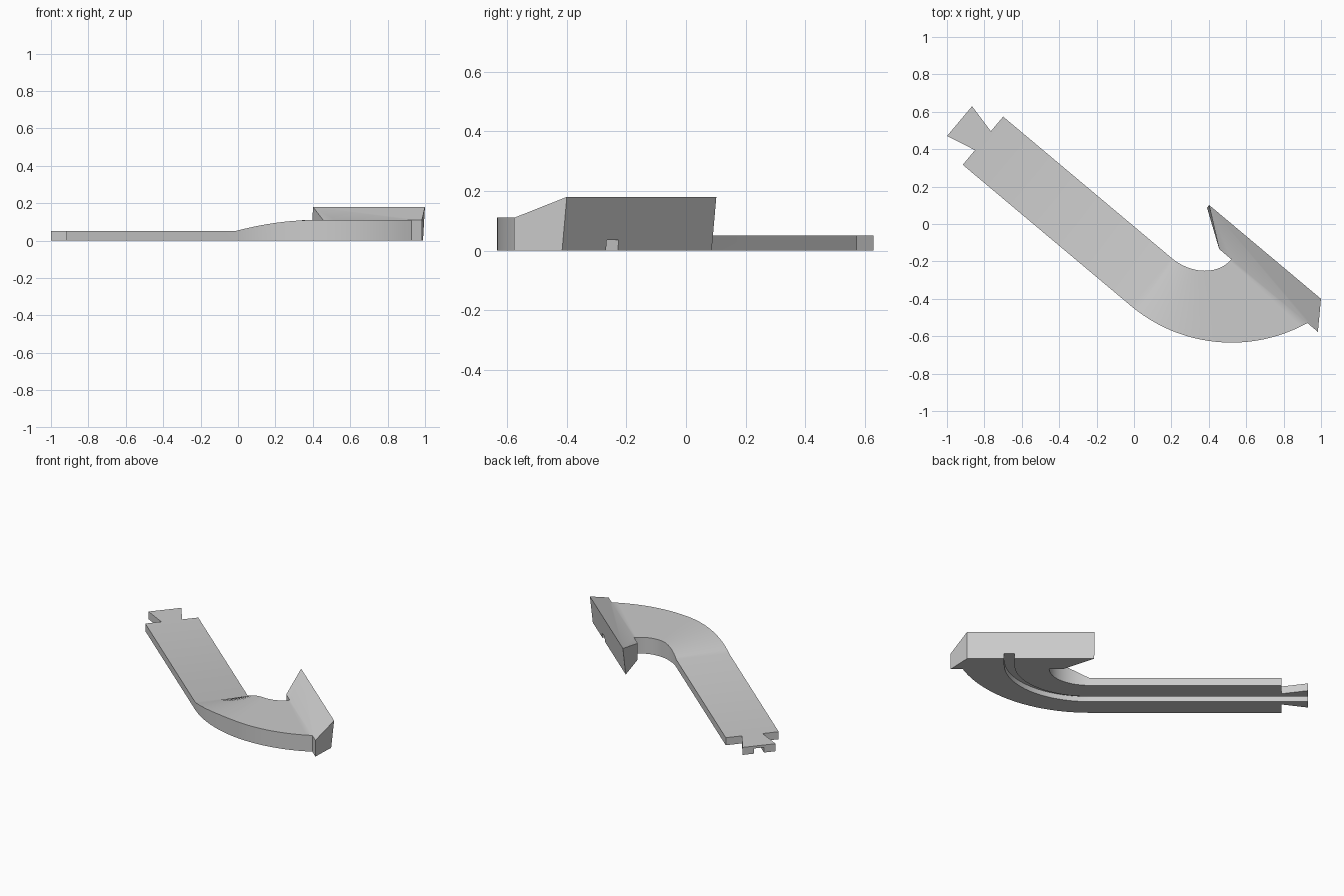
import bpy, bmesh
from math import sin, cos, pi, radians
from mathutils import Vector

old = bpy.data.objects.get("Cube")
if old:
    bpy.data.objects.remove(old, do_unlink=True)

TURN = radians(40)     # heading of the strip below the x axis
LOW, HIGH, PEAK = 0.051, 0.11, 0.18
BEND_U, LIP_V, MID_V = 0.27, 0.19, -0.178
STEPS = 24


def place(u, v, z):
    """u runs along the strip, v across it."""
    return Vector((u * cos(TURN) + v * sin(TURN), v * cos(TURN) - u * sin(TURN), z))


def make_object(name, bm):
    bmesh.ops.recalc_face_normals(bm, faces=bm.faces[:])
    mesh = bpy.data.meshes.new(name)
    bm.to_mesh(mesh)
    bm.free()
    obj = bpy.data.objects.new(name, mesh)
    bpy.context.collection.objects.link(obj)
    return obj


grey = bpy.data.materials.new("light_grey")
grey.use_nodes = True
colour = (0.6, 0.6, 0.6, 1)
grey.diffuse_color = colour
grey.node_tree.nodes["Principled BSDF"].inputs["Base Color"].default_value = colour

# Track piece: dovetail, flat strip, rising bend and sloped end block
bm = bmesh.new()


def post(u, v, z, top=None):
    """Bottom and top vertex of one outline corner."""
    tu, tv = top or (u, v)
    return bm.verts.new(place(u, v, 0)), bm.verts.new(place(tu, tv, z))


tail_half = [(-1.068, 0.104), (-0.905, 0.066), (-0.905, 0.168)]
tail_in = [post(u, MID_V + h, LOW) for u, h in tail_half]
tail_out = [post(u, MID_V - h, LOW) for u, h in tail_half]

inner, outer = [], []
sweep = radians(69)
for i in range(STEPS + 1):
    t = i / STEPS
    z = LOW + (HIGH - LOW) * sin(min(1, t / 0.47) * pi / 2)
    a, b = t * pi / 2, t * sweep
    inner.append(post(BEND_U + 0.25 * sin(a), LIP_V - 0.2 * cos(a), z))
    outer.append(post(BEND_U + 0.836 * sin(b), LIP_V - 0.536 + 0.836 * (1 - cos(b)), z))

block = [post(0.435, LIP_V, HIGH),
         post(0.244, 0.317, PEAK, (0.242, 0.336)),
         post(1.025, 0.317, PEAK, (1.023, 0.336)),
         post(1.124, LIP_V, HIGH)]

outline = tail_in + inner + block + outer[::-1] + tail_out[::-1]
bm.faces.new([p[0] for p in outline])
for p, q in zip(outline, outline[1:] + outline[:1]):
    bm.faces.new((p[0], q[0], q[1], p[1]))
bm.faces.new([p[1] for p in tail_in + [inner[0], outer[0]] + tail_out[::-1]])
for i in range(STEPS):
    bm.faces.new((inner[i][1], inner[i + 1][1], outer[i + 1][1], outer[i][1]))
bm.faces.new([p[1] for p in [inner[-1]] + block + [outer[-1]]])
track = make_object("track_piece", bm)
track.data.materials.append(grey)

# Groove along the underside, leaving through the back of the end block
path = [(-1.2, MID_V)]
for i in range(STEPS + 1):
    a = i / STEPS * pi / 2
    path.append((BEND_U + 0.495 * sin(a), 0.24 - (0.24 - MID_V) * cos(a)))
path.append((BEND_U + 0.495, 0.5))

bm = bmesh.new()
rings = []
for i, (u, v) in enumerate(path):
    before, after = path[max(i - 1, 0)], path[min(i + 1, len(path) - 1)]
    side = Vector((before[1] - after[1], after[0] - before[0])).normalized() * 0.031
    rings.append([bm.verts.new(place(u + s * side.x, v + s * side.y, z))
                  for s, z in ((-1, -0.05), (1, -0.05), (1, 0.035), (-1, 0.035))])
for r, s in zip(rings, rings[1:]):
    for k in range(4):
        n = (k + 1) % 4
        bm.faces.new((r[k], r[n], s[n], s[k]))
bm.faces.new(rings[0])
bm.faces.new(rings[-1])
cutter = make_object("groove_cutter", bm)
cutter.data.materials.append(grey)
cutter.hide_render = True

cut = track.modifiers.new("groove", 'BOOLEAN')
cut.operation = 'DIFFERENCE'
cut.solver = 'EXACT'
cut.object = cutter

bpy.ops.object.select_all(action='DESELECT')
track.select_set(True)
bpy.context.view_layer.objects.active = track
bpy.ops.object.modifier_apply(modifier=cut.name)
bpy.data.objects.remove(cutter, do_unlink=True)
bpy.ops.object.shade_smooth_by_angle(angle=radians(30))
